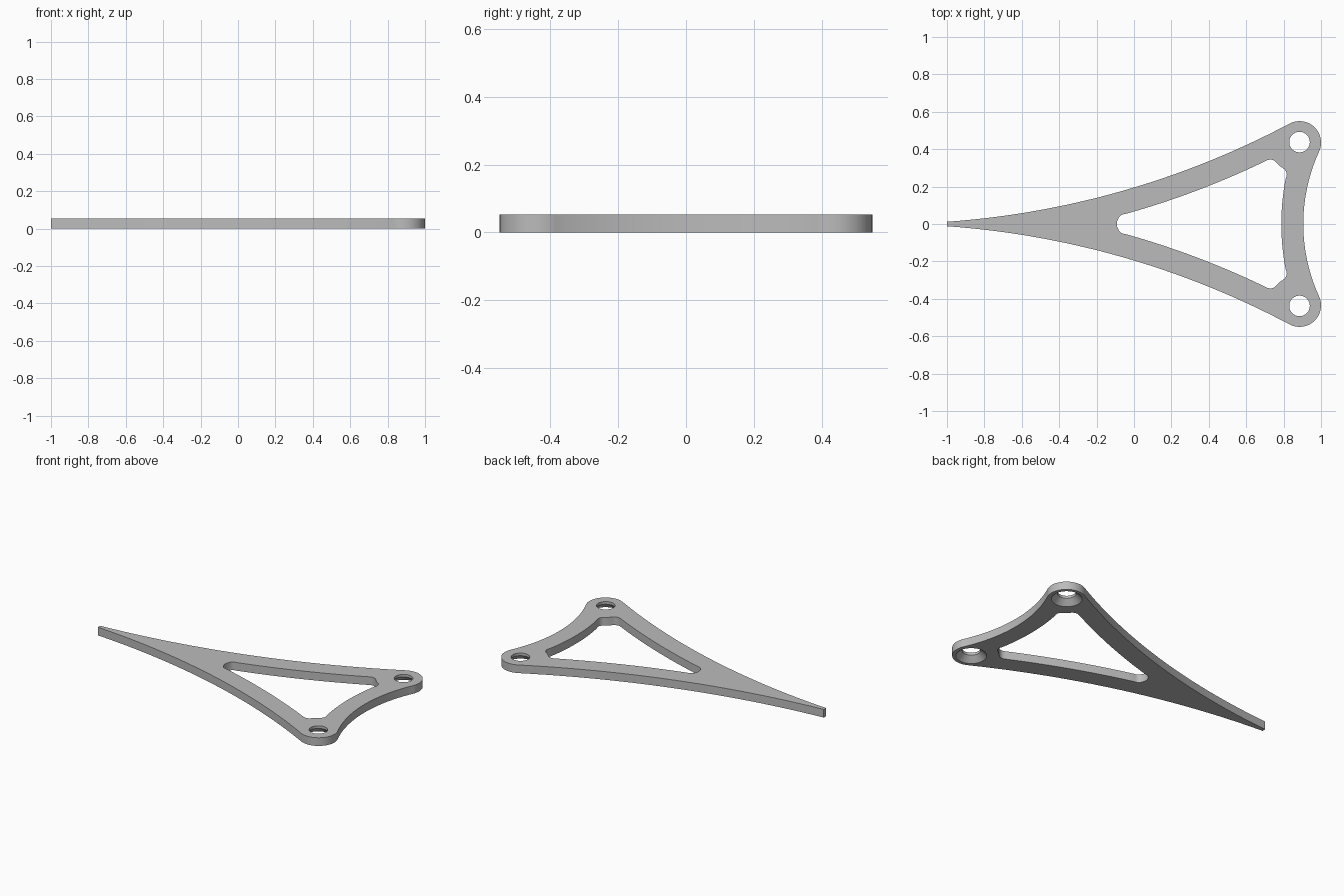
import bpy, bmesh, math
from mathutils import Vector

cube = bpy.data.objects.get("Cube")
if cube:
    bpy.data.objects.remove(cube)

THICK = 0.053
BOSS = Vector((0.885, 0.435))


def circle_arc(c, r, a0, a1, n):
    """Points on a circle from angle a0 to a1 in degrees."""
    angles = [math.radians(a0 + (a1 - a0) * i / n) for i in range(n + 1)]
    return [Vector((c[0] + r * math.cos(a), c[1] + r * math.sin(a))) for a in angles]


def sag_arc(p, q, sag, n):
    """Shallow arc from p to q, bulging by sag to the left of travel."""
    p, q = Vector(p), Vector(q)
    d = q - p
    side = Vector((-d.y, d.x)).normalized()
    r = (d.length ** 2 / 4 + sag ** 2) / (2 * abs(sag))
    pts = []
    for i in range(n + 1):
        t = i / n
        x = (t - 0.5) * d.length
        h = math.sqrt(r * r - x * x) - (r - abs(sag))
        pts.append(p + d * t + side * math.copysign(h, sag))
    return pts


def mirrored(half):
    """Close a half outline across the long axis, dropping doubled points."""
    pts = half + [Vector((p.x, -p.y)) for p in reversed(half)]
    out = []
    for p in pts:
        if not out or (p - out[-1]).length > 1e-4:
            out.append(p)
    if (out[0] - out[-1]).length < 1e-4:
        out.pop()
    return out


# Outer outline: pointed tip, long concave flank, round boss, concave end
outer = mirrored(
    sag_arc((-1, 0.012), (0.834, 0.538), -0.1, 28)
    + circle_arc(BOSS, 0.115, 116.5, -25, 20)
    + sag_arc((0.989, 0.386), (0.905, 0), -0.021, 12))

# Window outline: rounded nose, flank, scallop around the boss, curved end
window = mirrored(
    circle_arc((-0.04, 0), 0.052, 180, 150, 3)
    + sag_arc((-0.085, 0.026), (-0.048, 0.053), 0.008, 5)
    + sag_arc((-0.048, 0.053), (0.706, 0.338), -0.018, 18)
    + sag_arc((0.706, 0.338), (0.762, 0.328), 0.011, 6)
    + circle_arc(BOSS, 0.163, 221, 237, 5)
    + sag_arc((0.797, 0.298), (0.811, 0.243), 0.012, 6)
    + sag_arc((0.811, 0.243), (0.788, 0), -0.006, 10))

bm = bmesh.new()


def ring(pts, z):
    verts = [bm.verts.new((p.x, p.y, z)) for p in pts]
    edges = [bm.edges.new((v, verts[i - 1])) for i, v in enumerate(verts)]
    return verts, edges


def wall(a, b):
    for i in range(len(a)):
        bm.faces.new((a[i - 1], a[i], b[i], b[i - 1]))


caps = {"bottom": [], "top": []}


def through_wall(levels):
    """Wall through the plate; levels list (points, height) from bottom to top."""
    rings = [ring(pts, z) for pts, z in levels]
    for low, high in zip(rings, rings[1:]):
        wall(low[0], high[0])
    caps["bottom"] += rings[0][1]
    caps["top"] += rings[-1][1]


for outline in (outer, window):
    through_wall([(outline, 0), (outline, THICK)])

# Screw holes, countersunk from below
for side in (1, -1):
    centre = (BOSS.x, side * (BOSS.y + 0.003))
    bore = circle_arc(centre, 0.055, 0, 360, 40)[:-1]
    sink = circle_arc(centre, 0.091, 0, 360, 40)[:-1]
    through_wall([(sink, 0), (bore, 0.036), (bore, THICK)])

# Flat top and bottom faces
for name, direction in (("bottom", -1), ("top", 1)):
    bmesh.ops.triangle_fill(bm, edges=caps[name], use_beauty=True,
                            normal=(0, 0, direction))
bmesh.ops.recalc_face_normals(bm, faces=bm.faces)

mesh = bpy.data.meshes.new("bracket_plate")
bm.to_mesh(mesh)
bm.free()
plate = bpy.data.objects.new("bracket_plate", mesh)
bpy.context.collection.objects.link(plate)

grey = bpy.data.materials.new("light_grey")
grey.use_nodes = True
colour = (0.5, 0.5, 0.5, 1)
grey.diffuse_color = colour
grey.node_tree.nodes["Principled BSDF"].inputs["Base Color"].default_value = colour
mesh.materials.append(grey)

bpy.ops.object.select_all(action="DESELECT")
plate.select_set(True)
bpy.context.view_layer.objects.active = plate
bpy.ops.object.shade_smooth_by_angle(angle=math.radians(25))
